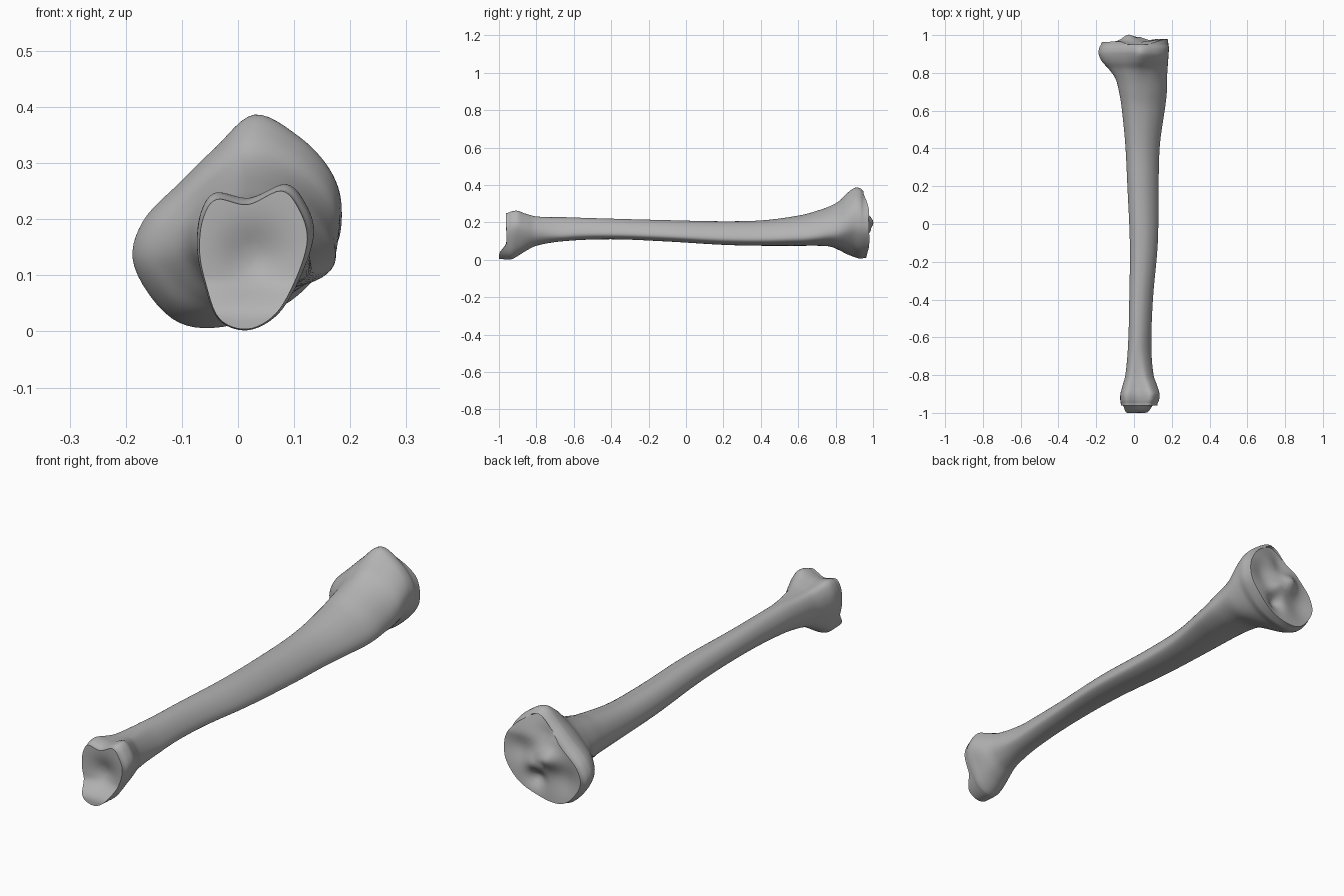
import bpy, bmesh, math
from mathutils import Vector

cube = bpy.data.objects.get("Cube")
if cube:
    bpy.data.objects.remove(cube, do_unlink=True)

# Cross-section outlines (x, z), matched point for point from the top round
HEAD = [(.03, .385), (.11, .345), (.165, .285), (.185, .22), (.17, .14), (.09, .05),
        (-.03, .005), (-.12, .02), (-.185, .11), (-.17, .19), (-.10, .265), (-.04, .325)]
SHAFT = [(.35, 1), (.6, .93), (.82, .72), (.97, .42), (.97, .18), (.75, .03),
         (.45, 0), (.2, .08), (.04, .3), (0, .55), (.06, .78), (.18, .94)]
ANKLE = [(.02, .236), (.085, .262), (.12, .225), (.135, .17), (.115, .10), (.075, .03),
         (.02, 0), (-.035, .02), (-.062, .09), (-.073, .15), (-.066, .21), (-.04, .246)]

# Stations along the bone: y, left, right, bottom, top, blend (-1 ankle, 0 shaft, 1 head)
STATIONS = [(-.95, -.07, .125, .002, .252, -1), (-.93, -.073, .133, .004, .26, -1),
            (-.90, -.072, .135, .02, .262, -1), (-.86, -.062, .125, .045, .25, -.8),
            (-.80, -.046, .105, .075, .236, -.5), (-.65, -.032, .092, .10, .228, 0),
            (-.40, -.025, .10, .11, .22, 0), (-.10, -.022, .126, .098, .212, 0),
            (.20, -.035, .13, .08, .206, 0), (.42, -.046, .137, .075, .212, 0),
            (.62, -.066, .165, .075, .24, 0), (.70, -.08, .174, .075, .262, .1),
            (.77, -.10, .175, .07, .287, .3), (.82, -.135, .178, .05, .315, .6),
            (.86, -.17, .181, .03, .355, .85), (.90, -.187, .183, .015, .384, 1),
            (.93, -.185, .185, .006, .383, 1), (.95, -.175, .182, .009, .365, 1)]
SIDES, STEPS = 6, 5


def spline(a, b, c, d, t):
    return .5 * (2 * b + (c - a) * t + (2 * a - 5 * b + 4 * c - d) * t * t
                 + (3 * b - a - 3 * c + d) * t ** 3)


def outline(points):
    """Smooth closed outline, scaled to a unit box."""
    pts = [Vector(p) for p in points]
    n = len(pts)
    loop = [spline(pts[i - 1], pts[i], pts[(i + 1) % n], pts[(i + 2) % n], k / SIDES)
            for i in range(n) for k in range(SIDES)]
    low = Vector([min(p[a] for p in loop) for a in (0, 1)])
    high = Vector([max(p[a] for p in loop) for a in (0, 1)])
    return [Vector([(p[a] - low[a]) / (high[a] - low[a]) for a in (0, 1)]) for p in loop]


head, shaft, ankle = outline(HEAD), outline(SHAFT), outline(ANKLE)


def section(station):
    y, x0, x1, z0, z1, blend = station
    end = head if blend > 0 else ankle
    loop = [s.lerp(e, min(abs(blend), 1)) for s, e in zip(shaft, end)]
    return [Vector((x0 + p.x * (x1 - x0), y, z0 + p.y * (z1 - z0))) for p in loop]


def bump(x, z, cx, cz, width):
    return math.exp(-((x - cx) ** 2 + (z - cz) ** 2) / (2 * width ** 2))


def smooth(t):
    t = max(0, min(1, t))
    return t * t * (3 - 2 * t)


def knee_surface(x, z):
    # Two shallow dishes, a central ridge and a rear notch
    y = .966 - .3 * max(0, z - .27) + .015 * smooth(x / .15)
    y += .036 * bump(x, z, -.03, .2, .03) + .022 * bump(x, z, .03, .16, .03)
    y -= .018 * bump(x, z, .11, .21, .04) + .016 * bump(x, z, -.1, .12, .045)
    return y - .03 * bump(x, z, .035, .1, .025) - .012 * bump(x, z, 0, .28, .03)


def ankle_surface(x, z):
    # Hollow joint face with a projecting lower lip
    return -.962 - .038 * smooth((.095 - z) / .07) + .025 * bump(x, z, .03, .13, .04)


def cap_rings(loop, surface):
    centre = sum(loop, Vector()) / len(loop)
    rings = []
    for scale in (.985, .95, .89, .8, .7, .6, .5, .4, .3, .2, .1):
        ring = [centre.lerp(p, scale) for p in loop]
        for p in ring:
            p.y = surface(p.x, p.z)
        rings.append(ring)
    return rings


# Loft the body, then close both joint ends
rings = []
last = len(STATIONS) - 1
for i in range(last):
    quad = [Vector(STATIONS[max(0, min(last, j))]) for j in range(i - 1, i + 3)]
    for k in range(STEPS):
        t = k / STEPS
        # Tangents follow the uneven station spacing
        a, b, c, d = quad
        gap = c[0] - b[0]
        m0 = (c - a) * (gap / (c[0] - a[0]))
        m1 = (d - b) * (gap / (d[0] - b[0]))
        h = smooth(t)
        rings.append(section(b * (1 - h) + c * h + m0 * (t * (1 - t) ** 2) - m1 * (t * t * (1 - t))))
rings.append(section(STATIONS[last]))
rings = cap_rings(rings[0], ankle_surface)[::-1] + rings + cap_rings(rings[-1], knee_surface)

bm = bmesh.new()
loops = [[bm.verts.new(p) for p in ring] for ring in rings]
for a, b in zip(loops, loops[1:]):
    for i in range(len(a)):
        j = (i + 1) % len(a)
        bm.faces.new((a[i], a[j], b[j], b[i]))
bm.faces.new(loops[0])
bm.faces.new(loops[-1])
bmesh.ops.recalc_face_normals(bm, faces=bm.faces)

mesh = bpy.data.meshes.new("shin_bone")
bm.to_mesh(mesh)
bm.free()
bone = bpy.data.objects.new("shin_bone", mesh)
bpy.context.collection.objects.link(bone)

# Plain bone grey
grey = bpy.data.materials.new("bone_grey")
grey.use_nodes = True
colour = (.45, .45, .45, 1)
grey.diffuse_color = colour
grey.node_tree.nodes["Principled BSDF"].inputs["Base Color"].default_value = colour
mesh.materials.append(grey)

bpy.context.view_layer.objects.active = bone
bone.select_set(True)
bpy.ops.object.shade_smooth_by_angle(angle=math.radians(50))
